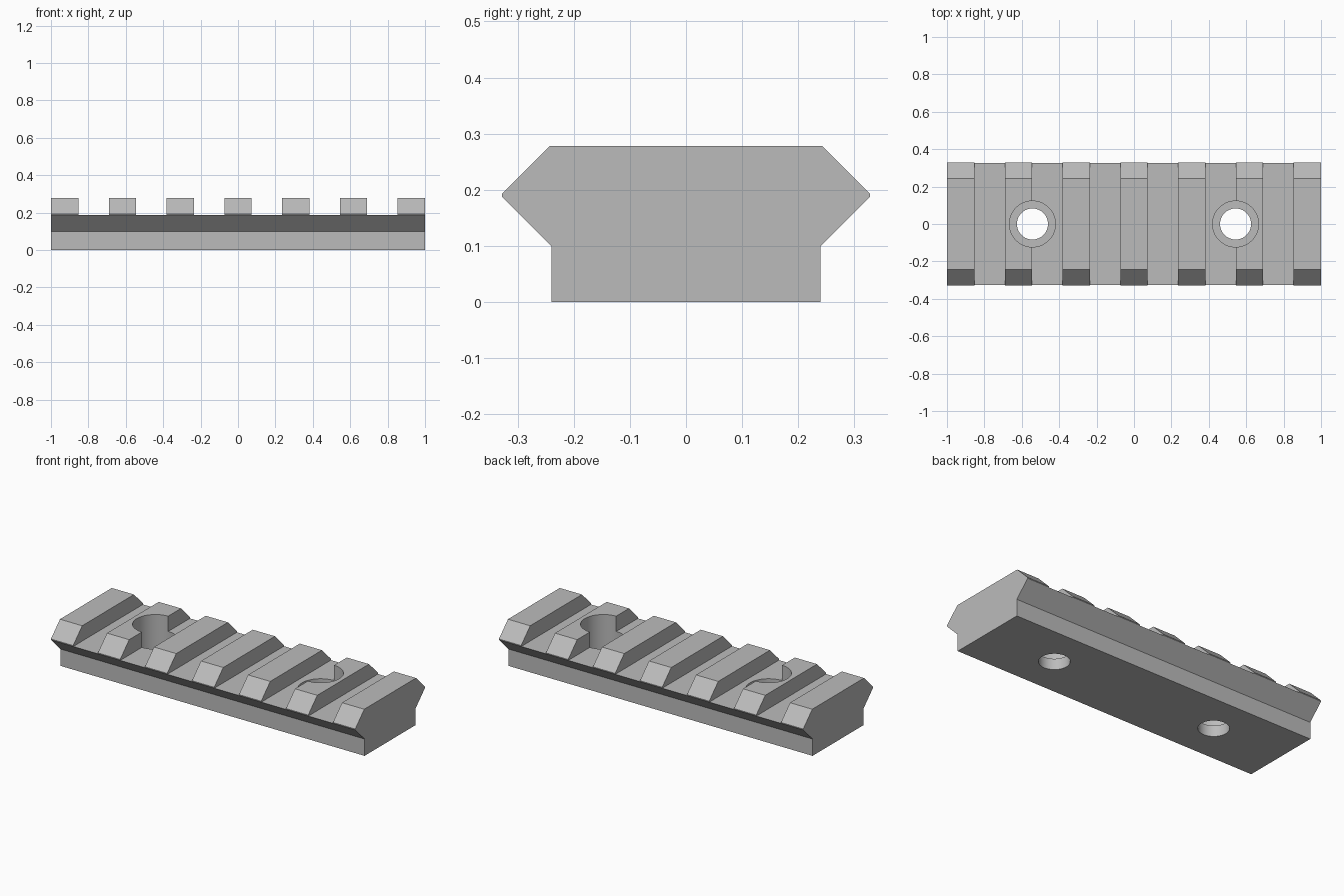
import bpy
import bmesh
from mathutils import Matrix

default = bpy.data.objects.get("Cube")
if default:
    bpy.data.objects.remove(default, do_unlink=True)

LENGTH, TEETH, TOOTH = 2.0, 7, 0.146
PITCH = (LENGTH - TOOTH) / (TEETH - 1)
GROOVE_FLOOR = 0.187
SCREW_X = 0.543

# One plain grey metal
metal = bpy.data.materials.new("grey metal")
grey = (0.50, 0.50, 0.50, 1)
metal.diffuse_color = grey
metal.use_nodes = True
metal.node_tree.nodes["Principled BSDF"].inputs["Base Color"].default_value = grey


def make_object(name, bm):
    bmesh.ops.recalc_face_normals(bm, faces=bm.faces[:])
    mesh = bpy.data.meshes.new(name)
    bm.to_mesh(mesh)
    bm.free()
    mesh.materials.append(metal)
    obj = bpy.data.objects.new(name, mesh)
    bpy.context.collection.objects.link(obj)
    return obj


def box_cutter(x, width, z):
    bm = bmesh.new()
    bmesh.ops.create_cube(bm, size=1, matrix=Matrix.Translation((x, 0, z + 0.5))
                          @ Matrix.Diagonal((width, 1, 1, 1)))
    return make_object("groove_cutter", bm)


def bore_cutter(x, radius, bottom):
    bm = bmesh.new()
    bmesh.ops.create_cone(bm, cap_ends=True, segments=64, radius1=radius, radius2=radius,
                          depth=1, matrix=Matrix.Translation((x, 0, bottom + 0.5)))
    return make_object("bore_cutter", bm)


def cut(target, cutter):
    cutter.hide_render = True
    mod = target.modifiers.new("cut", "BOOLEAN")
    mod.operation = "DIFFERENCE"
    mod.solver = "EXACT"
    mod.object = cutter
    bpy.context.view_layer.objects.active = target
    bpy.ops.object.modifier_apply(modifier=mod.name)
    bpy.data.objects.remove(cutter, do_unlink=True)


# Rail body: mirrored cross-section swept along x
half = [(0.24, 0), (0.24, 0.1), (0.328, 0.188), (0.328, 0.193), (0.243, 0.278)]
profile = half + [(-y, z) for y, z in reversed(half)]
bm = bmesh.new()
end = bm.faces.new([bm.verts.new((-LENGTH / 2, y, z)) for y, z in profile])
swept = bmesh.ops.extrude_face_region(bm, geom=[end], use_keep_orig=True)
moved = [v for v in swept["geom"] if isinstance(v, bmesh.types.BMVert)]
bmesh.ops.translate(bm, verts=moved, vec=(LENGTH, 0, 0))
rail = make_object("slotted_rail", bm)

# Cross grooves between the teeth
for i in range(TEETH - 1):
    centre = (i - (TEETH - 2) / 2) * PITCH
    cut(rail, box_cutter(centre, PITCH - TOOTH, GROOVE_FLOOR))

# Counterbored screw holes
for side in (-1, 1):
    cut(rail, bore_cutter(side * SCREW_X, 0.123, 0.065))
    cut(rail, bore_cutter(side * SCREW_X, 0.083, -0.5))

# Smooth bores, crisp machined edges
bpy.ops.object.select_all(action="DESELECT")
rail.select_set(True)
bpy.context.view_layer.objects.active = rail
bpy.ops.object.shade_smooth_by_angle(angle=0.5)
